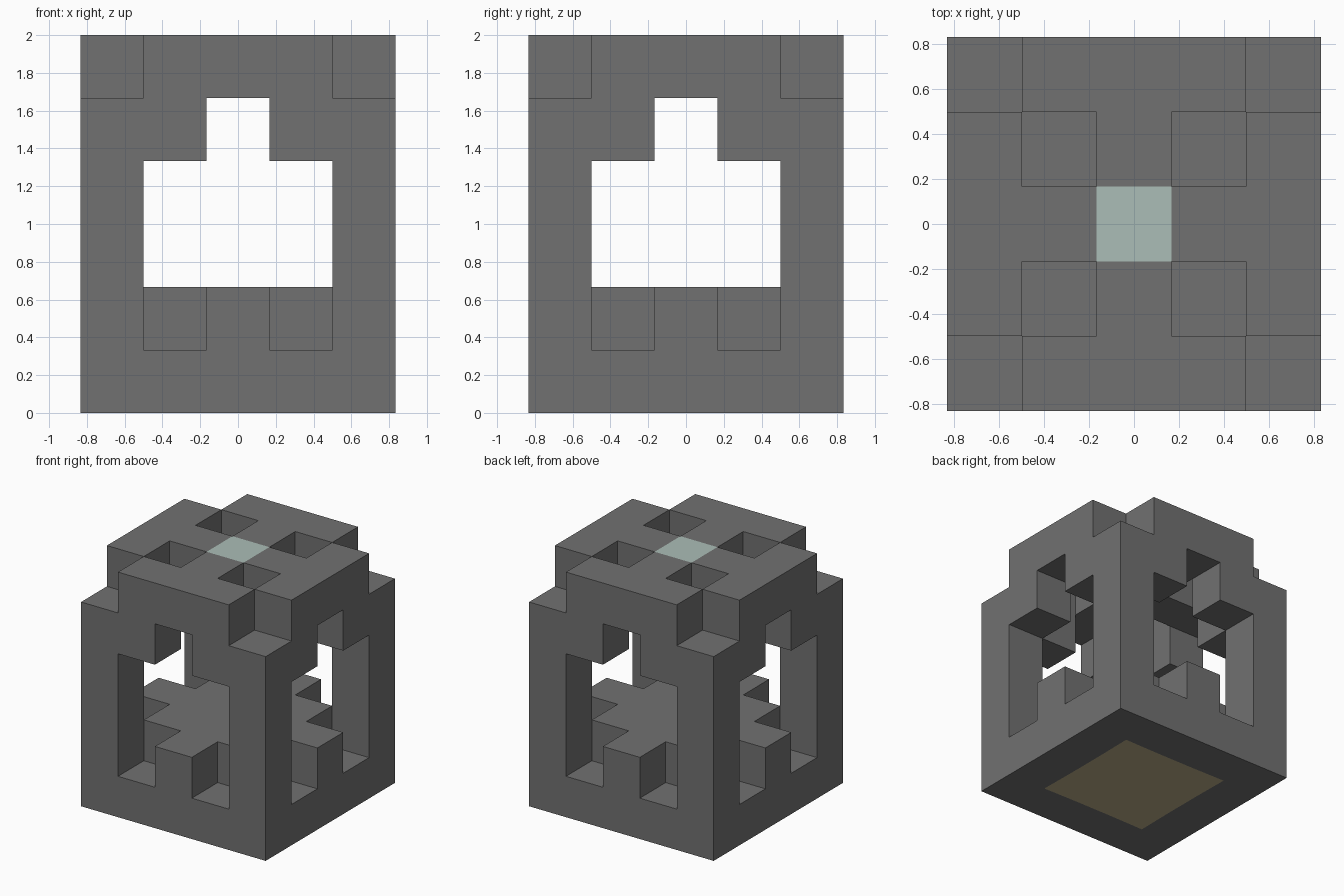
import bpy
import bmesh
from mathutils import Vector

cube = bpy.data.objects.get("Cube")
if cube:
    bpy.data.objects.remove(cube)

UNIT = 1 / 3      # size of one block
MID = 2           # middle block of five


def make_material(name, colour):
    mat = bpy.data.materials.new(name)
    mat.use_nodes = True
    mat.diffuse_color = colour
    mat.node_tree.nodes["Principled BSDF"].inputs["Base Color"].default_value = colour
    return mat


materials = [
    make_material("dark grey stone", (0.165, 0.165, 0.165, 1)),
    make_material("pale green glass", (0.407, 0.508, 0.473, 1)),
    make_material("dull sand", (0.5, 0.42, 0.245, 1)),
]


# Part rules: u and v are the distances in blocks from the middle column
def base_slab(u, v, k):
    return k == 0


def inner_platform(u, v, k):
    return k == 1 and (max(u, v) < 2 or min(u, v) == 0)


def corner_posts(u, v, k):
    return 1 <= k <= 4 and u == v == 2


def window_brackets(u, v, k):
    return k == 4 and max(u, v) == 2 and min(u, v) == 1


def pierced_roof(u, v, k):
    return k == 5 and (u != v or u == 0)


parts = (base_slab, inner_platform, corner_posts, window_brackets, pierced_roof)
blocks = {
    (i, j, k)
    for i in range(5) for j in range(5) for k in range(6)
    if any(part(abs(i - MID), abs(j - MID), k) for part in parts)
}

# Skin the blocks with their exposed faces only
bm = bmesh.new()
corners = {}


def corner(p):
    key = tuple(round(c) for c in p)
    if key not in corners:
        x, y, z = key
        corners[key] = bm.verts.new(((x - 2.5) * UNIT, (y - 2.5) * UNIT, z * UNIT))
    return corners[key]


for block in sorted(blocks):
    for axis in range(3):
        for side in (-1, 1):
            normal = Vector((0, 0, 0))
            normal[axis] = side
            if tuple(round(c) for c in Vector(block) + normal) in blocks:
                continue
            a = Vector((0, 0, 0))
            a[(axis + 1) % 3] = 0.5
            b = normal.cross(a)
            centre = Vector(block) + Vector((0.5, 0.5, 0.5)) + normal / 2
            bm.faces.new([corner(centre + d) for d in (-a - b, a - b, a + b, b - a)])
bm.normal_update()

# Sand panel under the base, set in slightly from the block edges
panel = [f for f in bm.faces
         if f.calc_center_median().z < 0.01
         and max(abs(c) for c in f.calc_center_median().xy) < 0.5]
bmesh.ops.inset_region(bm, faces=panel, thickness=0.015)
for face in panel:
    face.material_index = 2

# Green pane in the middle of the roof
for face in bm.faces:
    c = face.calc_center_median()
    if c.z > 1.99 and c.xy.length < 0.1:
        face.material_index = 1

mesh = bpy.data.meshes.new("openwork_frame")
bm.to_mesh(mesh)
bm.free()
for mat in materials:
    mesh.materials.append(mat)
frame = bpy.data.objects.new("openwork_frame", mesh)
bpy.context.collection.objects.link(frame)
